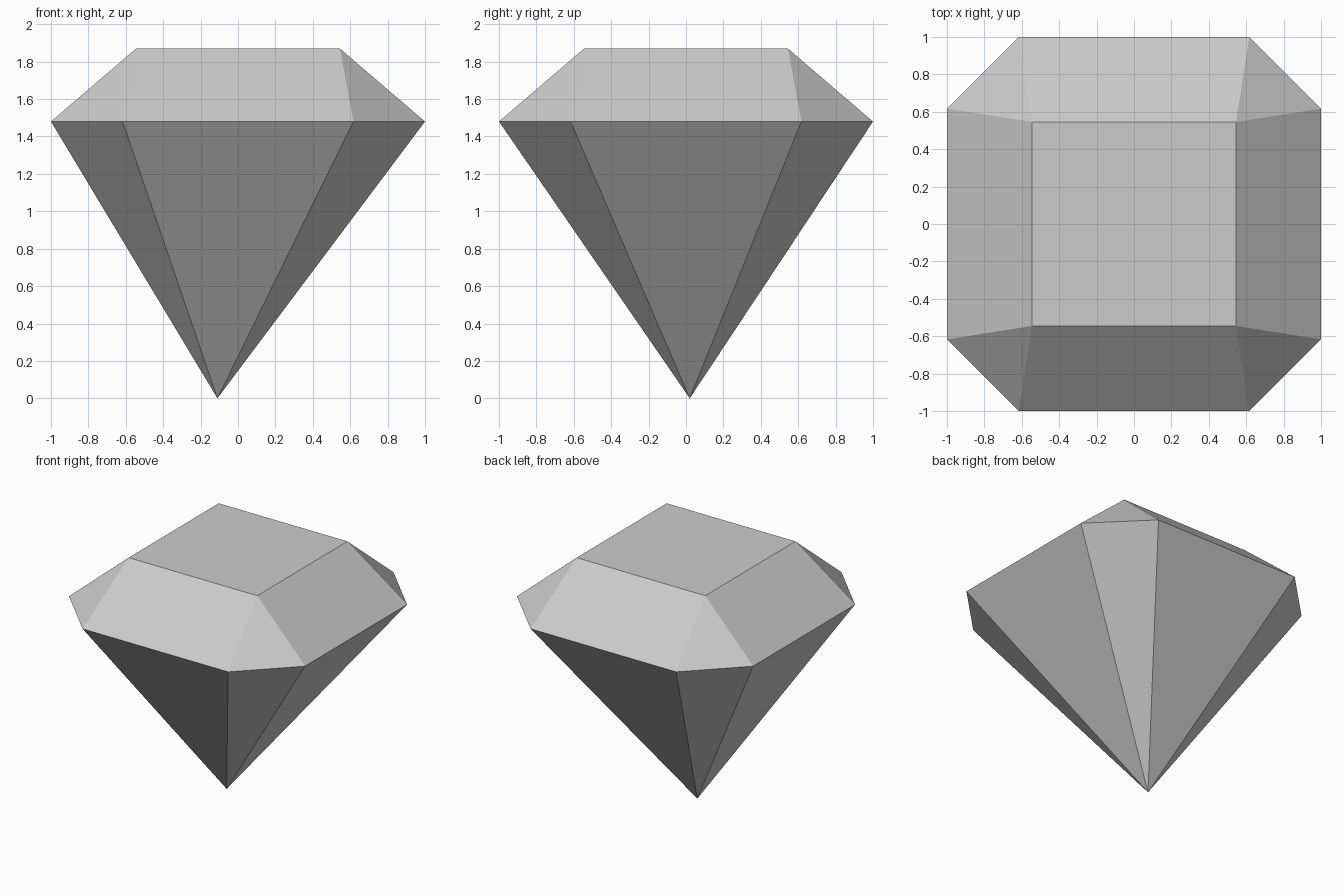
import bpy
import bmesh

# Remove the default cube
cube = bpy.data.objects.get("Cube")
if cube:
    bpy.data.objects.remove(cube, do_unlink=True)

# Single grey material
grey = bpy.data.materials.new("light_grey")
grey.use_nodes = True
colour = (0.6, 0.6, 0.6, 1)
grey.diffuse_color = colour
grey.node_tree.nodes["Principled BSDF"].inputs["Base Color"].default_value = colour

TABLE, TABLE_Z = 0.545, 1.87
GIRDLE, CUT, GIRDLE_Z = 1.0, 0.617, 1.48
TIP = (-0.11, 0.02, 0)

bm = bmesh.new()
table, girdle = [], []
# Corners run counter-clockwise; each has one table point and two girdle points
for sx, sy in ((1, 1), (-1, 1), (-1, -1), (1, -1)):
    table.append(bm.verts.new((sx * TABLE, sy * TABLE, TABLE_Z)))
    pair = [(sx * GIRDLE, sy * CUT), (sx * CUT, sy * GIRDLE)]
    if sx * sy < 0:
        pair.reverse()
    girdle += [bm.verts.new((x, y, GIRDLE_Z)) for x, y in pair]
tip = bm.verts.new(TIP)

# Flat table on top
bm.faces.new(table)
for i in range(4):
    a, b = girdle[2 * i], girdle[2 * i + 1]
    c = girdle[(2 * i + 2) % 8]
    # Crown: corner triangle and side facet
    bm.faces.new((a, b, table[i]))
    bm.faces.new((b, c, table[(i + 1) % 4], table[i]))
    # Pavilion: corner and side facets down to the tip
    bm.faces.new((b, a, tip))
    bm.faces.new((c, b, tip))
bmesh.ops.recalc_face_normals(bm, faces=bm.faces)

mesh = bpy.data.meshes.new("cut_gem")
bm.to_mesh(mesh)
bm.free()
mesh.materials.append(grey)
gem = bpy.data.objects.new("cut_gem", mesh)
bpy.context.collection.objects.link(gem)
